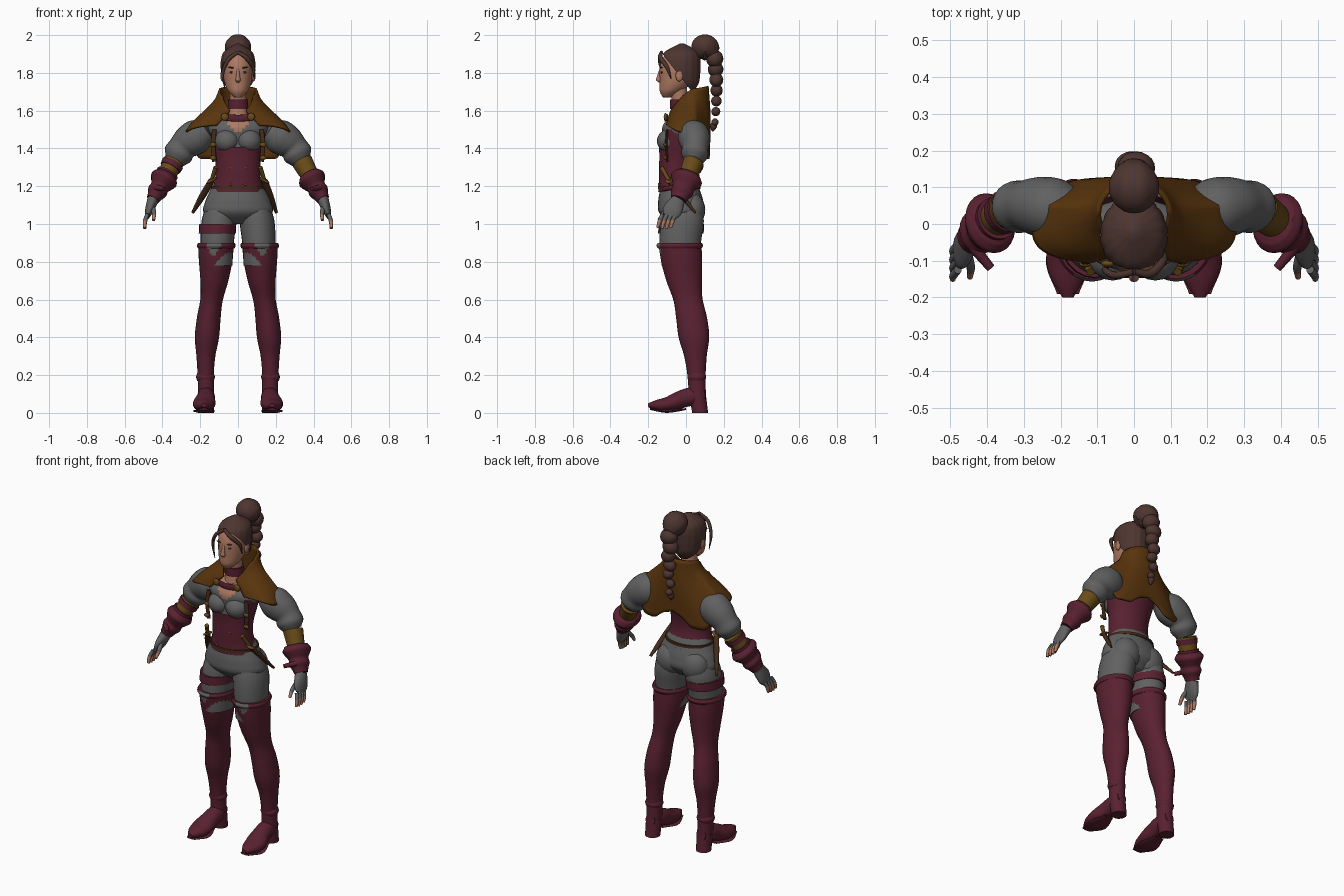
import bpy, bmesh
from math import sin, cos, pi, tau
from mathutils import Vector, Matrix

if "Cube" in bpy.data.objects:
    bpy.data.objects.remove(bpy.data.objects["Cube"])


def material(name, *rgb):
    mat = bpy.data.materials.new(name)
    mat.use_nodes = True
    mat.diffuse_color = (*rgb, 1)
    shader = next(node for node in mat.node_tree.nodes if node.type == "BSDF_PRINCIPLED")
    shader.inputs["Base Color"].default_value = (*rgb, 1)
    return mat


grey = material("grey_cloth", .12, .12, .12)
maroon = material("maroon_leather", .1, .015, .03)
brown = material("brown_cape", .1, .035, .004)
tan = material("tan_leather", .14, .07, .01)
dark = material("dark_leather", .06, .025, .01)
hair = material("brown_hair", .075, .036, .03)
skin = material("skin", .42, .19, .12)
lip = material("lip_red", .26, .08, .06)
eye = material("eye_dark", .03, .02, .02)


def finish(name, bm, mats, rule=None):
    """Turn a bmesh into an object; rule picks a material index, or a negative one to drop a face."""
    bmesh.ops.recalc_face_normals(bm, faces=bm.faces)
    if rule:
        dropped = []
        for face in bm.faces:
            choice = rule(face.calc_center_median())
            if choice < 0:
                dropped.append(face)
            else:
                face.material_index = choice
        bmesh.ops.delete(bm, geom=dropped, context="FACES")
    mesh = bpy.data.meshes.new(name)
    bm.to_mesh(mesh)
    bm.free()
    for mat in mats if isinstance(mats, list) else [mats]:
        mesh.materials.append(mat)
    mesh.polygons.foreach_set("use_smooth", [True] * len(mesh.polygons))
    mesh.set_sharp_from_angle(angle=1)
    obj = bpy.data.objects.new(name, mesh)
    bpy.context.collection.objects.link(obj)
    return obj


def curve(values, count):
    """Evenly spaced samples of a smooth curve through numbers or vectors."""
    p = [2 * values[0] - values[1], *values, 2 * values[-1] - values[-2]]
    samples = []
    for i in range(count + 1):
        x = i / count * (len(values) - 1)
        k = min(int(x), len(values) - 2)
        t = x - k
        a, b, c, d = p[k:k + 4]
        samples.append((2 * b + (c - a) * t + (2 * a - 5 * b + 4 * c - d) * t ** 2
                        + (3 * b - a - 3 * c + d) * t ** 3) / 2)
    return samples


def mid(y, z):
    return Vector((0, y, z))


def tube(name, mats, path, widths, deep=(1, 1), side=1, sides=24, rows=24, flat=False,
         up=(0, 1, 0), rule=None, groove=0, cut=None):
    """Sweep an ellipse along a path; widths and depth ratios are spread evenly along it."""
    points = curve([Vector(p) for p in path], rows)
    bm = bmesh.new()
    rings = []
    for i, (point, width, ratio) in enumerate(zip(points, curve(widths, rows), curve(deep, rows))):
        along = (points[min(i + 1, rows)] - points[max(i - 1, 0)]).normalized()
        u = Vector((1, 0, 0)) if flat else along.cross(Vector(up)).normalized()
        v = Vector((0, 1, 0)) if flat else u.cross(along)
        ring = []
        for k in range(sides):
            a = tau * k / sides
            r = max(width, .002) * (1 - groove * (k % 4 == 0))
            p = point + u * r * cos(a) + v * r * ratio * sin(a)
            ring.append(bm.verts.new((p.x * side, p.y, p.z)))
        rings.append(ring)
    for low, high in zip(rings, rings[1:]):
        for k in range(sides):
            j = (k + 1) % sides
            bm.faces.new((low[k], low[j], high[j], high[k]))
    bm.faces.new(rings[0])
    bm.faces.new(rings[-1])
    if cut:
        everything = bm.verts[:] + bm.edges[:] + bm.faces[:]
        bmesh.ops.bisect_plane(bm, geom=everything, plane_co=cut[0], plane_no=cut[1], clear_outer=True)
    return finish(name, bm, mats, rule)


def ball(name, mat, centre, radii, tilt=0):
    bm = bmesh.new()
    bmesh.ops.create_uvsphere(bm, u_segments=20, v_segments=12, radius=1)
    place = Matrix.Translation(centre) @ Matrix.Rotation(tilt, 4, "Y") @ Matrix.Diagonal((*radii, 1))
    bmesh.ops.transform(bm, matrix=place, verts=bm.verts)
    return finish(name, bm, mat)


def neckline(c):
    return int(c.y < -.02 and c.z > 1.48 + abs(c.x))


def corset_edge(c):
    return -int(c.y < -.03 and abs(c.x) < .115 and c.z > 1.41)


def boot_notch(c):
    across = abs(abs(c.x) - .13)
    return int(c.y < -.05 and across < .035 and c.z > .82 + 1.7 * across)


# Torso shirt with open neckline, and a corset cut low in front
tube("shirt", [grey, skin], [mid(-.04, 1.16), mid(-.05, 1.3), mid(-.035, 1.45), mid(-.02, 1.6)],
     (.13, .118, .11, .12, .135, .155, .06), (.75, .7, .55), sides=48, rows=48, flat=True, rule=neckline)
tube("corset", maroon, [mid(-.035, 1.17), mid(-.05, 1.28), mid(-.04, 1.4), mid(-.03, 1.5)],
     (.14, .12, .12, .137, .15), (.8, .78), sides=48, rows=48, flat=True, rule=corset_edge)
tube("pelvis", grey, [mid(-.035, 1.23), mid(-.02, 1)], (.12, .15, .175, .18, .1), (.75, .62),
     sides=32, flat=True)
tube("belt", dark, [mid(-.035, 1.185), mid(-.035, 1.2)], (.143, .143), (.79, .79), rows=2, flat=True)

# Neck, choker and cape clasp
tube("neck", skin, [mid(-.02, 1.54), mid(-.04, 1.73)], (.07, .046, .044), flat=True)
tube("choker", maroon, [mid(-.03, 1.61), mid(-.034, 1.66)], (.055, .052), rows=4, flat=True)
tube("clasp_strap", maroon, [(-.07, -.1, 1.565), mid(-.11, 1.56), (.07, -.1, 1.565)], (.018, .018), (.35, .35))

# Head
tube("head", skin, [mid(-.1, 1.67), mid(-.055, 1.75), mid(-.045, 1.84), mid(-.04, 1.935)],
     (.02, .05, .065, .073, .076, .076, .07, .055, .02), (1.1, 1.22, 1.2), sides=32, flat=True)
tube("nose", skin, [mid(-.135, 1.82), mid(-.145, 1.77), mid(-.138, 1.75)], (.006, .01, .014, .008),
     sides=12, flat=True)
ball("lips", lip, mid(-.132, 1.724), (.02, .007, .007))

# Hair cap trimmed along the hairline, bun, braid and loose locks
tube("hair_cap", hair, [mid(-.02, 1.7), mid(-.03, 1.83), mid(-.02, 1.955)],
     (.05, .078, .088, .092, .09, .074, .01), (1.17, 1.17), sides=64, flat=True, groove=.025,
     cut=(mid(-.125, 1.9), mid(-.14, -.11)))
tube("hair_bun", hair, [mid(.05, 1.9), mid(.1, 1.935), mid(.16, 1.9)], (.035, .06, .07, .06, .035),
     sides=32, up=(0, 0, 1), groove=.03)
for i in range(7):
    r = .052 - .005 * i
    sway = (-1) ** i
    ball("braid_link", hair, (.006 * sway, .152 + .01 * sin(i / 2), 1.875 - .056 * i),
         (r, .88 * r, .88 * r), .3 * sway)
tube("braid_tip", hair, [mid(.15, 1.54), mid(.14, 1.49)], (.012, .018, .003))
tube("long_lock", hair, [mid(-.13, 1.91), (-.05, -.14, 1.87), (-.08, -.125, 1.8), (-.07, -.12, 1.715)],
     (.009, .01, .008, .002), sides=10)
tube("short_lock", hair, [mid(-.13, 1.91), (.045, -.135, 1.88), (.08, -.1, 1.83), (.085, -.08, 1.77)],
     (.009, .012, .003), sides=10)

# Cape: standing collar flaring into a short mantle, open in front, notched behind
bm = bmesh.new()
grid = []
wide, thick = curve((.1, .125, .18, .24, .28), 16), curve((.09, .11, .118), 16)
for i in range(17):
    t = i / 16
    gap = .22 + .75 * max(0, 1 - t / .4) ** 1.3
    row = []
    for k in range(-32, 33):
        a = (pi - gap) * k / 32
        c, power = cos(a), 1 - .4 * t
        front, back = max(0, -c), min(max(2 * c - .4, 0), 1)
        hem = 1.485 - .14 * back + .04 * front + .07 * max(0, 1 - abs(a) / .3)
        top = 1.715 + .015 * c - .05 * front
        x = wide[i] * (1 - .1 * back * t) * abs(sin(a)) ** power
        y = thick[i] * abs(c) ** power
        row.append(bm.verts.new((x if a > 0 else -x, .03 - .02 * t + (y if c > 0 else -y),
                                 top + (hem - top) * t)))
    grid.append(row)
for upper, lower in zip(grid, grid[1:]):
    for k in range(64):
        bm.faces.new((upper[k], upper[k + 1], lower[k + 1], lower[k]))
cape = finish("cape", bm, brown)
cape.modifiers.new("thickness", "SOLIDIFY").thickness = .012

# Joints of the model's left side, mirrored for the right
shoulder, elbow = Vector((.16, .03, 1.5)), Vector((.34, .04, 1.33))
wrist, knuckle = Vector((.45, -.04, 1.13)), Vector((.48, -.09, 1.04))
cuff_top = Vector((.115, -.033, .9))
ankle = Vector((.17, .06, .1))
hilt = Vector((.14, -.09, 1.23))

for label, s in (("left_", 1), ("right_", -1)):
    # Face, bust and hips
    ball(label + "eye", eye, (.031 * s, -.128, 1.803), (.013, .006, .006))
    ball(label + "eyebrow", hair, (.033 * s, -.131, 1.828), (.019, .006, .004), -.12 * s)
    ball(label + "ear", skin, (.083 * s, -.035, 1.785), (.01, .02, .03))
    ball(label + "bust", grey, (.058 * s, -.088, 1.44), (.066, .066, .062))
    ball(label + "buttock", grey, (.08 * s, .03, 1.075), (.085, .072, .09))

    # Clasp, harness and studs
    ball(label + "clasp_button", tan, (.07 * s, -.108, 1.567), (.02, .01, .02))
    tube(label + "harness", dark, [(.125, -.1, 1.5), (.132, -.105, 1.42), (.125, -.1, 1.33)],
         (.012, .012), (.5, .5), s)
    for z in (1.42, 1.35):
        ball(label + "buckle", tan, (.132 * s, -.11, z), (.017, .008, .012))
    for y, z in ((-.143, 1.21), (-.133, 1.3)):
        ball(label + "corset_stud", tan, (.04 * s, y, z), (.008, .006, .008))

    # Trousers and tall boots
    tube(label + "thigh", grey, [(.11, -.03, .78), (.11, -.03, .9), (.1, -.02, 1.02), (.085, -.02, 1.12)],
         (.08, .088, .092, .075), (1.24, 1.24), s, flat=True)
    tube(label + "boot", [maroon, grey],
         [cuff_top, (.125, -.01, .7), (.155, .03, .5), (.17, .05, .3), ankle],
         (.095, .088, .074, .06, .063, .064, .05, .043, .043), (1.2, 1.3, 1.05), s,
         sides=48, rows=72, flat=True, rule=boot_notch)
    tube(label + "boot_cuff", [maroon, grey], [cuff_top, cuff_top - mid(0, .03)], (.097, .103, .096),
         (1.2, 1.2), s, sides=48, rows=8, flat=True, rule=boot_notch)
    tube(label + "ankle_band", maroon, [(.172, .057, .21), (.172, .057, .17)], (.044, .05, .044), side=s, flat=True)
    tube(label + "foot", maroon, [(.17, .1, .1), (.17, 0, .08), (.18, -.1, .045), (.18, -.2, .04)],
         (.03, .045, .05, .06, .05, .015), (1.1, 1, .65, .7), s, up=(0, 0, 1))
    tube(label + "heel", maroon, [(.17, .075, 0), ankle], (.042, .045), side=s, rows=2, flat=True)
    tube(label + "sole", maroon, [(.18, 0, .02), (.18, -.1, .01), (.18, -.19, .02)], (.03, .06, .03),
         (.16, .16), s, up=(0, 0, 1))

    # Puffed sleeve, arm brace and flared glove cuff
    tube(label + "sleeve", grey, [shoulder, (.28, .05, 1.42), elbow], (.06, .09, .088, .075, .077, .05),
         (.92, .92), s)
    tube(label + "brace", tan, [elbow, elbow.lerp(wrist, .5)], (.056, .045), side=s)
    tube(label + "cuff", maroon, [elbow.lerp(wrist, .36), wrist],
         (.06, .074, .063, .05, .053, .042, .035), (1.15, 1.2), s)
    tube(label + "cuff_strap", maroon, [(.39, -.12, 1.185), (.44, -.06, 1.195)], (.012, .016), side=s, sides=8)

    # Fingerless gloves
    tube(label + "palm", grey, [wrist, knuckle], (.03, .027, .022, .012), (1.2, 2, 3), s)
    for i in range(4):
        base = knuckle + mid(.034 - .023 * i, .01)
        reach = .07 + .005 * sin(i)
        tube(label + "finger", [grey, skin], [base, base + Vector((.012, -.015, -reach / 2)),
                                              base + Vector((.014, -.025, -reach))],
             (.011, .011, .008), side=s, sides=10, rule=lambda c: int(c.z < 1.018))
    tube(label + "thumb", [grey, skin], [(.457, -.075, 1.1), (.445, -.115, 1.06), (.447, -.145, 1.02)],
         (.014, .012, .008), side=s, sides=10, rule=lambda c: int(c.z < 1.05))

    # Hip daggers in sheaths, the right one standing further out
    tip = Vector((.222 - .018 * s, .05, 1.06))
    tube(label + "sheath", dark, [hilt, tip], (.017, .017, .008), (.7, .7), s, sides=10)
    tube(label + "dagger_grip", tan, [(.118, -.13, 1.3), hilt], (.012, .01), side=s, sides=10)
    ball(label + "dagger_guard", tan, (hilt.x * s, hilt.y, hilt.z), (.03, .02, .009), s / 2)

# Straps on the right arm and thigh
for start in (.05, .3):
    tube("arm_strap", maroon, [elbow.lerp(wrist, start), elbow.lerp(wrist, start + .12)], (.06, .057), side=-1)
tube("thigh_strap", maroon, [(-.11, -.027, .95), (-.107, -.025, 1)], (.098, .098), (1.23, 1.23), flat=True)
